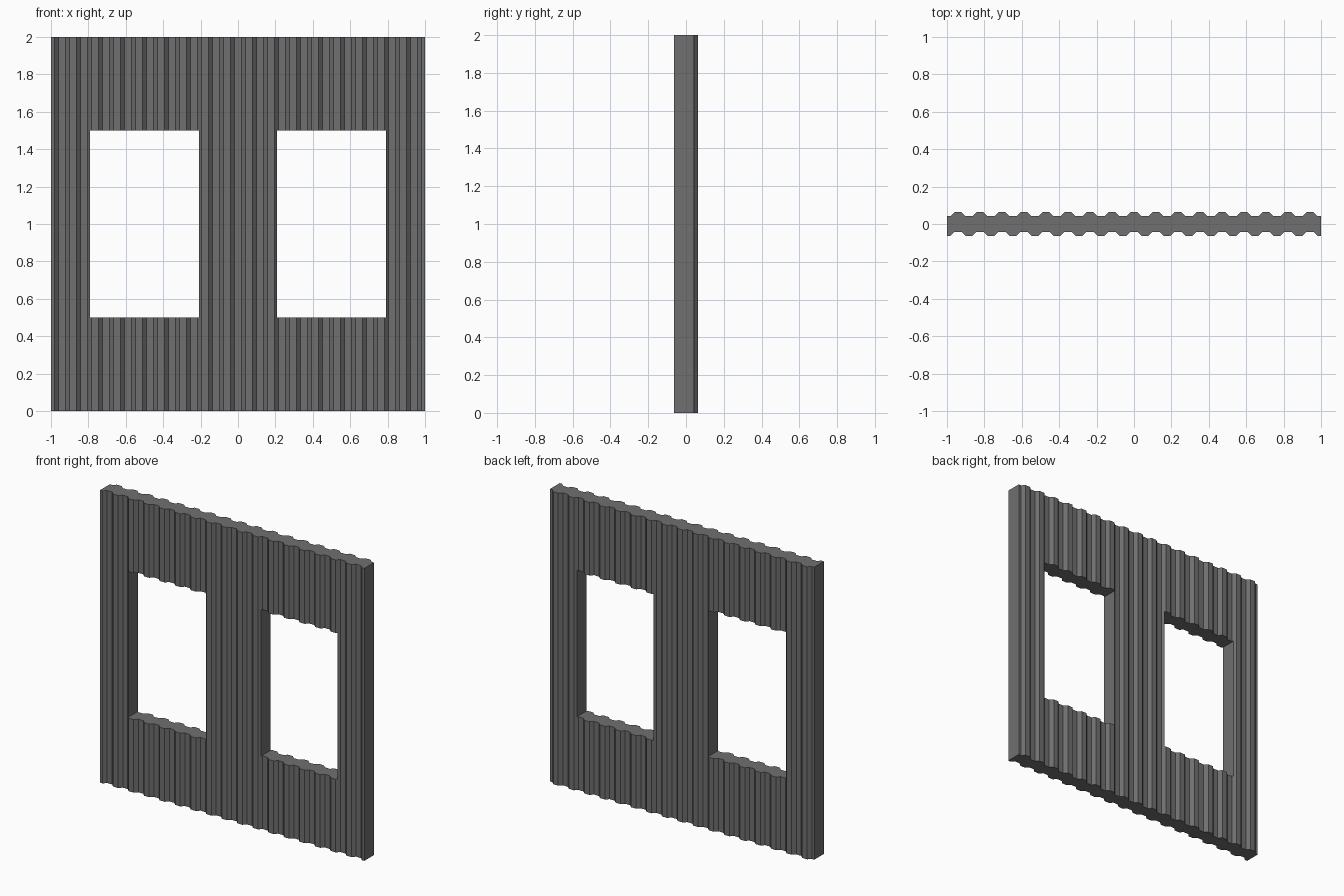
import bpy
import bmesh

cube = bpy.data.objects.get("Cube")
if cube:
    bpy.data.objects.remove(cube, do_unlink=True)

RIBS = 17
PITCH = 2 / RIBS
FLAT, BASE = 0.0187, 0.0401    # half widths of a rib at its crest and foot
HIGH, LOW = 0.063, 0.042       # crest and valley depth from the centre plane

# Dull grey metal
metal = bpy.data.materials.new("grey_metal")
metal.use_nodes = True
grey = (0.16, 0.16, 0.16, 1)
metal.diffuse_color = grey
metal.node_tree.nodes["Principled BSDF"].inputs["Base Color"].default_value = grey


def add_object(name, bm):
    bmesh.ops.recalc_face_normals(bm, faces=bm.faces)
    mesh = bpy.data.meshes.new(name)
    bm.to_mesh(mesh)
    bm.free()
    mesh.materials.append(metal)
    obj = bpy.data.objects.new(name, mesh)
    bpy.context.collection.objects.link(obj)
    return obj


# Corrugated outline: front and back ripple together
wave = [(-1, 0)]
for i in range(RIBS):
    centre = -1 + (i + 0.5) * PITCH
    wave += [(centre - BASE, 0), (centre - FLAT, 1),
             (centre + FLAT, 1), (centre + BASE, 0)]
wave.append((1, 0))
step = HIGH - LOW
front = [(x, -HIGH + step * w) for x, w in wave]
back = [(x, LOW + step * w) for x, w in wave]

# Wall panel, extruded upward from the outline
bm = bmesh.new()
outline = bm.faces.new([bm.verts.new((x, y, 0)) for x, y in front + back[::-1]])
raised = bmesh.ops.extrude_face_region(bm, geom=[outline], use_keep_orig=True)
top = [v for v in raised["geom"] if isinstance(v, bmesh.types.BMVert)]
bmesh.ops.translate(bm, verts=top, vec=(0, 0, 2))
wall = add_object("corrugated_wall", bm)

# Two window openings
for side, x in (("left", 0.5), ("right", -0.5)):
    bm = bmesh.new()
    bmesh.ops.create_cube(bm, size=1)
    bmesh.ops.scale(bm, verts=bm.verts, vec=(0.583, 1, 1))
    bmesh.ops.translate(bm, verts=bm.verts, vec=(x, 0, 1))
    cutter = add_object(side + "_window_cutter", bm)
    cutter.hide_render = True
    cutter.hide_viewport = True
    cut = wall.modifiers.new(side + "_window", "BOOLEAN")
    cut.operation = "DIFFERENCE"
    cut.solver = "EXACT"
    cut.object = cutter
